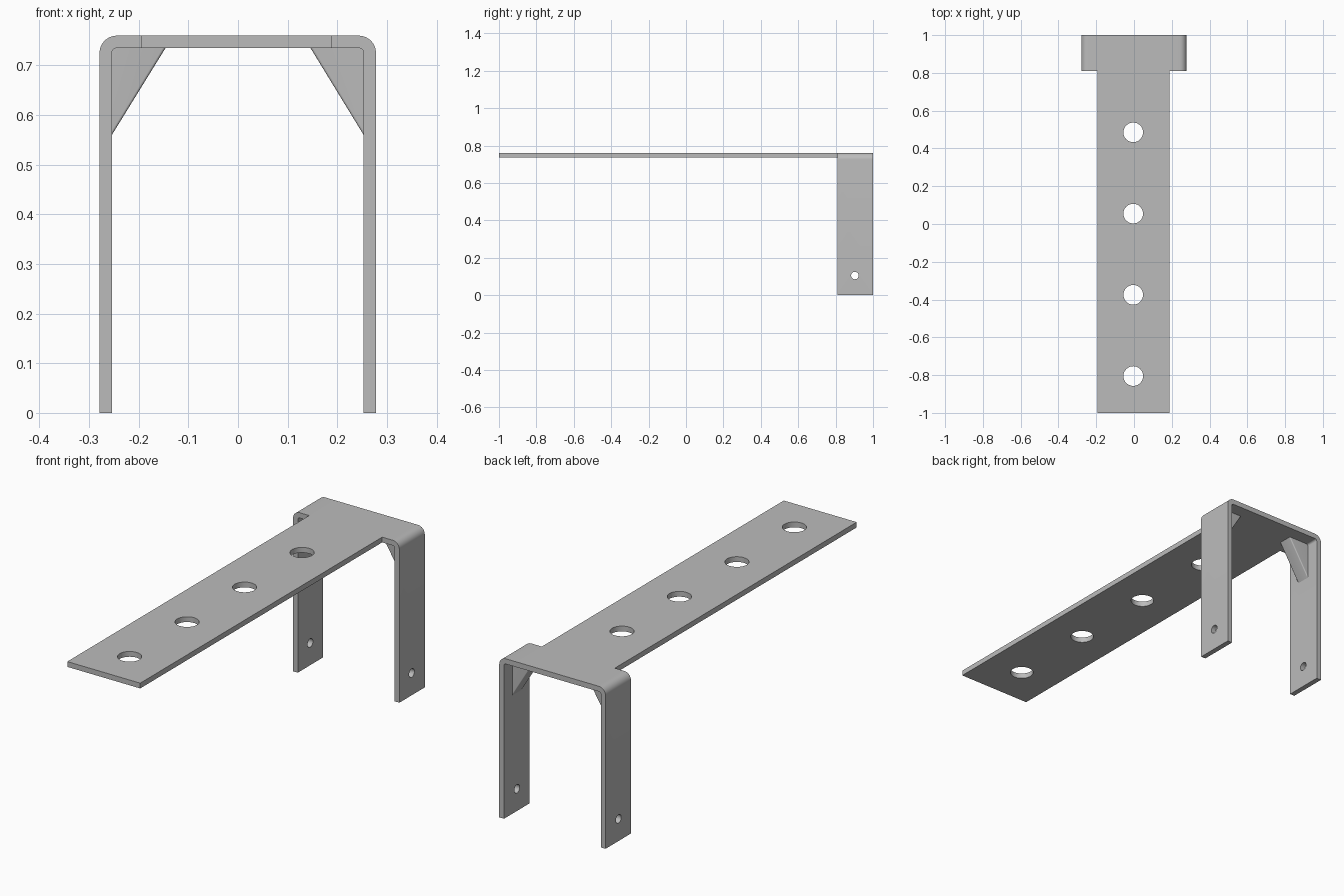
import bpy, bmesh, math
from mathutils import Vector

cube = bpy.data.objects.get("Cube")
if cube:
    bpy.data.objects.remove(cube)

steel = bpy.data.materials.new("grey_steel")
steel.use_nodes = True
GREY = (0.5, 0.5, 0.5, 1)
steel.diffuse_color = GREY
steel.node_tree.nodes["Principled BSDF"].inputs["Base Color"].default_value = GREY

TOP, THICK, BEND = 0.76, 0.025, 0.035   # height, sheet thickness, outer bend radius
BACK, STEP, FRONT = 1.0, 0.81, -1.0     # depth of the yoke and arm
LEFT, RIGHT = 0.278, -0.279             # outer faces of the legs
ARM = (-0.194, 0.188)


def make_object(name, bm):
    bmesh.ops.recalc_face_normals(bm, faces=bm.faces)
    mesh = bpy.data.meshes.new(name)
    bm.to_mesh(mesh)
    bm.free()
    mesh.materials.append(steel)
    obj = bpy.data.objects.new(name, mesh)
    bpy.context.collection.objects.link(obj)
    return obj


def extrude(bm, faces, dy):
    new = bmesh.ops.extrude_face_region(bm, geom=faces)["geom"]
    verts = [g for g in new if isinstance(g, bmesh.types.BMVert)]
    bmesh.ops.translate(bm, verts=verts, vec=(0, dy, 0))
    return [g for g in new if isinstance(g, bmesh.types.BMFace)]


def side_profile(outer_x, arm_x, inset):
    """Leg foot, rounded bend and arm edge, offset inward by inset."""
    s = math.copysign(1, outer_x)
    pts = [(outer_x - s * inset, 0)]
    for i in range(9):
        a = math.radians(90 * i / 8)
        r = BEND - inset
        pts.append((outer_x - s * BEND + s * r * math.cos(a), TOP - BEND + r * math.sin(a)))
    return pts + [(arm_x, TOP - inset)]


# Folded yoke with the long arm growing out of its middle strip
bm = bmesh.new()
rows = []
for inset in (0, THICK):
    path = side_profile(RIGHT, ARM[0], inset) + side_profile(LEFT, ARM[1], inset)[::-1]
    rows.append([bm.verts.new((x, BACK, z)) for x, z in path])
outer, inner = rows
strip = [bm.faces.new((outer[i], outer[i + 1], inner[i + 1], inner[i]))
         for i in range(len(outer) - 1)]
front = extrude(bm, strip, STEP - BACK)
middle = min(front, key=lambda f: abs(f.calc_center_median().x))
extrude(bm, [middle], FRONT - STEP)
bracket = make_object("bracket", bm)


# Bolt holes, cut through the arm and both legs
def cutter(name, radius, depth, location, rotation=(0, 0, 0)):
    bpy.ops.mesh.primitive_cylinder_add(vertices=40, radius=radius, depth=depth,
                                        location=location, rotation=rotation)
    obj = bpy.context.object
    obj.name = name
    obj.hide_render = True
    return obj


cutters = [cutter("arm_hole_cutter", 0.052, 0.2, (-0.004, -0.805 + 0.43 * i, TOP))
           for i in range(4)]
cutters.append(cutter("leg_hole_cutter", 0.02, 1, (0, 0.903, 0.105), (0, math.pi / 2, 0)))
bpy.context.view_layer.objects.active = bracket
for c in cutters:
    mod = bracket.modifiers.new("hole", "BOOLEAN")
    mod.operation, mod.solver, mod.object = "DIFFERENCE", "EXACT", c
    bpy.ops.object.modifier_apply(modifier=mod.name)
    bpy.data.objects.remove(c)


# Corner ribs with a rounded ridge along the slope
def rib(name, s):
    bm = bmesh.new()
    wall = abs(LEFT if s > 0 else RIGHT) - THICK
    a, b = Vector((wall, 0.56)), Vector((0.146, TOP - THICK))
    d = (b - a).normalized() * 0.012
    a, b = a - d, b + d                      # sink both ends into the sheet
    corner = (wall + 0.012, TOP - THICK + 0.012)
    pts = [a, b, corner, (wall + 0.012, a.y)]
    face = bm.faces.new([bm.verts.new((s * x, 0.937, z)) for x, z in pts])
    extrude(bm, [face], -0.07)
    bm.verts.ensure_lookup_table()
    ends = [Vector((s * p.x, p.y)) for p in (a, b)]
    ridge = [e for e in bm.edges
             if {min((0, 1), key=lambda k: (Vector((v.co.x, v.co.z)) - ends[k]).length)
                 for v in e.verts} == {0, 1}
             and all(min((Vector((v.co.x, v.co.z)) - p).length for p in ends) < 1e-4
                     for v in e.verts)]
    bmesh.ops.bevel(bm, geom=ridge, offset=0.025, segments=6, profile=0.5,
                    affect="EDGES", clamp_overlap=True)
    return make_object(name, bm)


ribs = [rib("left_rib", 1), rib("right_rib", -1)]

# Smooth the bends and keep the cut edges crisp
bpy.ops.object.select_all(action="DESELECT")
for obj in [bracket] + ribs:
    obj.select_set(True)
bpy.context.view_layer.objects.active = bracket
bpy.ops.object.shade_smooth_by_angle(angle=math.radians(30))
